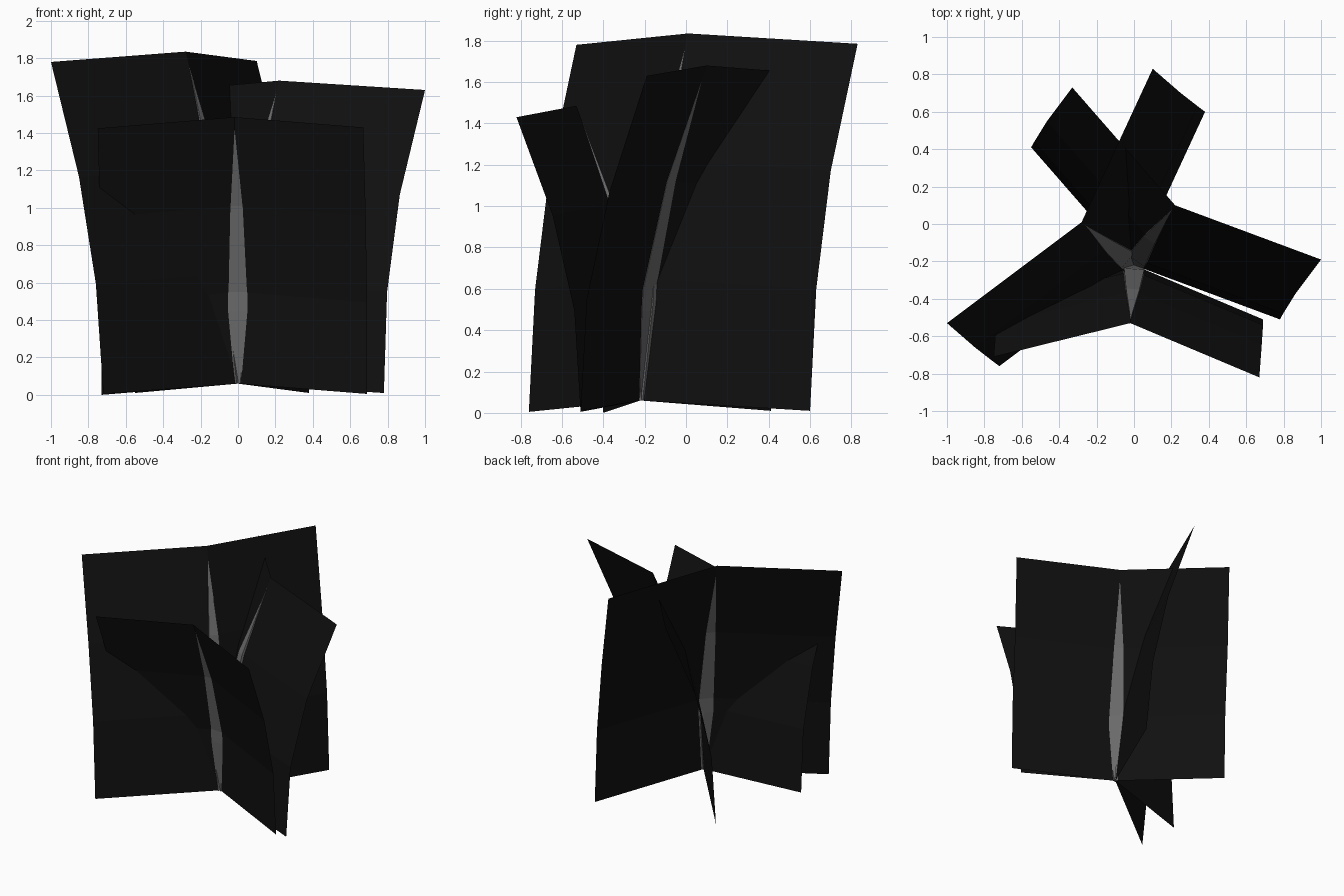
import bpy, bmesh
from mathutils import Vector

if "Cube" in bpy.data.objects:
    bpy.data.objects.remove(bpy.data.objects["Cube"])


def material(name, value):
    m = bpy.data.materials.new(name)
    m.diffuse_color = (value, value, value, 1)
    m.use_nodes = True
    m.node_tree.nodes["Principled BSDF"].inputs["Base Color"].default_value = m.diffuse_color
    return m


BLACK = material("leaf black", 0.005)
GREY = material("stem grey", 0.15)


def make_object(name, verts, faces, mat, fix_normals=False):
    mesh = bpy.data.meshes.new(name)
    mesh.from_pydata(verts, [], faces)
    mesh.materials.append(mat)
    if fix_normals:
        bm = bmesh.new()
        bm.from_mesh(mesh)
        bmesh.ops.recalc_face_normals(bm, faces=bm.faces)
        bm.to_mesh(mesh)
        bm.free()
    ob = bpy.data.objects.new(name, mesh)
    bpy.context.collection.objects.link(ob)
    return ob


def folded_leaf(name, spine, wing_a, wing_b):
    """Sheet folded along a bending spine, with a constant wing on each side."""
    verts, faces = [], []
    for p in spine:
        verts += [p + wing_a, p, p + wing_b]
    for r in range(len(spine) - 1):
        for c in range(2):
            i = r * 3 + c
            faces.append((i, i + 1, i + 4, i + 3))
    # wind the sheet so it faces the upper, inner side
    side = wing_a.cross(Vector((0, 0, 1)))
    outward = wing_a + wing_b
    n = (verts[1] - verts[0]).cross(verts[4] - verts[0])
    if n.dot(outward) > 0:
        faces = [f[::-1] for f in faces]
    make_object(name, verts, faces, BLACK)


def point_on(spine, t):
    i = min(int(t), len(spine) - 2)
    return spine[i].lerp(spine[i + 1], t - i)


def stem(name, spine, wing_a, wing_b):
    """Flat tapering stem running up the fold, showing on both sides."""
    a, b = wing_a.normalized(), wing_b.normalized()
    across = a - b
    across.z = 0
    across.normalize()
    out = a + b
    out.z = 0
    out.normalize()
    profile = [(0, 0.018), (0.8, 0.055), (1, 0.054), (2, 0.036)]
    verts, faces = [], []
    for t, w in profile:
        p = point_on(spine, t)
        front, back = out * (0.32 * w), out * (-0.1 * w - 0.004)
        verts += [p + across * w + front, p - across * w + front,
                  p - across * w + back, p + across * w + back]
    for r in range(len(profile) - 1):
        for k in range(4):
            i, j = r * 4 + k, r * 4 + (k + 1) % 4
            faces.append((i, j, j + 4, i + 4))
    # pointed tip
    verts.append(point_on(spine, 2.87))
    tip, last = len(verts) - 1, (len(profile) - 1) * 4
    faces += [(last + k, last + (k + 1) % 4, tip) for k in range(4)]
    faces.append((3, 2, 1, 0))
    make_object(name, verts, faces, GREY, True)


# spine points and the two wing directions of each leaf
LEAVES = {
    "left": ([(0, -.22, .06), (-.04, -.19, .65), (-.13, -.12, 1.22), (-.28, .01, 1.835)],
             (-.72, -.54, -.055), (.38, .82, -.05)),
    "right": ([(0, -.22, .06), (.017, -.19, .60), (.085, -.08, 1.12), (.22, .10, 1.68)],
              (.78, -.29, -.05), (-.55, .63, -.05)),
    "front": ([(0, -.22, .06), (0, -.25, .55), (-.007, -.355, 1.01), (-.02, -.53, 1.485)],
              (.69, -.29, -.055), (-.73, -.18, -.06)),
}
for key, (pts, wa, wb) in LEAVES.items():
    spine_pts = [Vector(p) for p in pts]
    folded_leaf(key + "_leaf", spine_pts, Vector(wa), Vector(wb))
    stem(key + "_stem", spine_pts, Vector(wa), Vector(wb))
